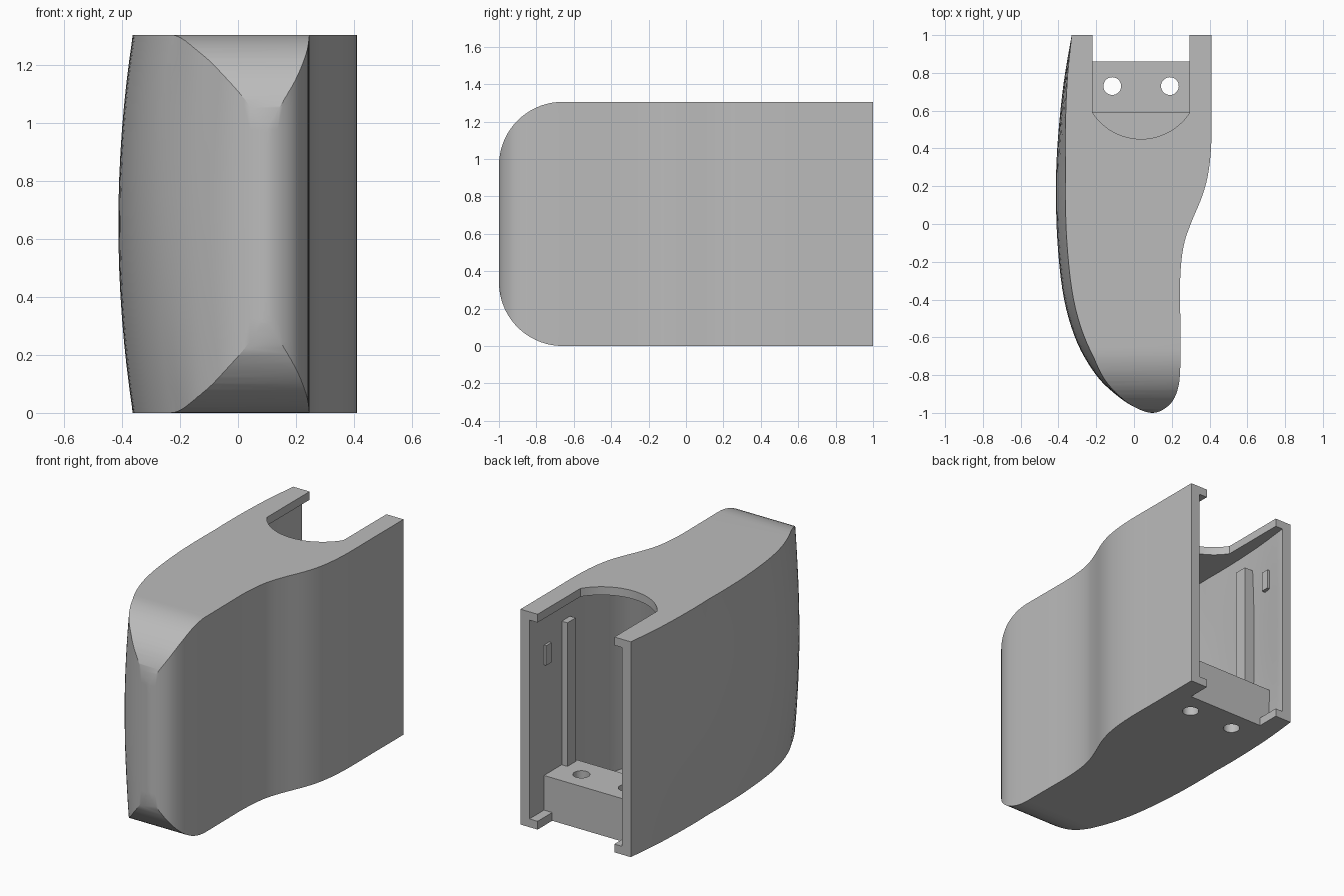
import bpy, bmesh, math
from mathutils import Vector

cube = bpy.data.objects.get("Cube")
if cube:
    bpy.data.objects.remove(cube, do_unlink=True)

H = 1.305
WALL = 0.06

grey = bpy.data.materials.new("plain_grey")
grey.use_nodes = True
colour = (0.5, 0.5, 0.5, 1)
grey.diffuse_color = colour
grey.node_tree.nodes["Principled BSDF"].inputs["Base Color"].default_value = colour

# Plan outline at mid height, from the back of the bulged side round the nose
OUTLINE = [(-.33, 1), (-.372, .75), (-.403, .45), (-.413, .2), (-.405, -.1),
           (-.37, -.4), (-.3, -.63), (-.2, -.8), (-.1, -.9), (0, -.968),
           (.1, -1), (.185, -.96), (.23, -.88), (.245, -.76), (.245, -.5),
           (.245, -.28), (.262, -.12), (.3, 0), (.362, .15), (.395, .28),
           (.41, .45), (.41, .7), (.41, 1)]


def smooth_path(points, steps=5):
    pts = [Vector(p) for p in points]
    pts = [2 * pts[0] - pts[1]] + pts + [2 * pts[-1] - pts[-2]]
    out = []
    for a, b, c, d in zip(pts, pts[1:], pts[2:], pts[3:]):
        for i in range(steps):
            t = i / steps
            out.append(0.5 * (2 * b + (c - a) * t + (2 * a - 5 * b + 4 * c - d) * t * t
                              + (3 * b - a - 3 * c + d) * t ** 3))
    return out + [pts[-2]]


def inset_path(path, amount):
    out = []
    for i, p in enumerate(path):
        t = (path[min(i + 1, len(path) - 1)] - path[max(i - 1, 0)]).normalized()
        out.append(p + Vector((-t.y, t.x)) * amount)
    return out


def finish(bm, name):
    bmesh.ops.recalc_face_normals(bm, faces=bm.faces)
    mesh = bpy.data.meshes.new(name)
    bm.to_mesh(mesh)
    bm.free()
    mesh.materials.append(grey)
    obj = bpy.data.objects.new(name, mesh)
    bpy.context.collection.objects.link(obj)
    return obj


def loft(name, rings):
    bm = bmesh.new()
    rows = [[bm.verts.new(p) for p in ring] for ring in rings]
    n = len(rows[0])
    for low, high in zip(rows, rows[1:]):
        for i in range(n):
            j = (i + 1) % n
            bm.faces.new((low[i], low[j], high[j], high[i]))
    bm.faces.new(rows[0][::-1])
    bm.faces.new(rows[-1])
    return finish(bm, name)


def prism(name, outline, z0, z1):
    return loft(name, [[(x, y, z) for x, y in outline] for z in (z0, z1)])


def box(name, x0, x1, y0, y1, z0, z1):
    return prism(name, [(x0, y0), (x1, y0), (x1, y1), (x0, y1)], z0, z1)


def combine(target, other, operation):
    mod = target.modifiers.new(operation, 'BOOLEAN')
    mod.operation = operation
    mod.solver = 'EXACT'
    mod.object = other
    bpy.context.view_layer.objects.active = target
    bpy.ops.object.modifier_apply(modifier=mod.name)
    bpy.data.objects.remove(other, do_unlink=True)


# Solid with a side bowed in height and front edges rounded in side view
def grip_solid(name, inset, z0, z1, back):
    path = inset_path(smooth_path(OUTLINE), inset)
    if back > 1:
        path = [Vector((path[0].x, back))] + path + [Vector((path[-1].x, back))]
    levels = 16
    rings = []
    for k in range(levels + 1):
        z = z0 + (z1 - z0) * k / levels
        curve = (2 * z / H - 1) ** 2
        ring = []
        for i, p in enumerate(path):
            depth = 0.05 * max(0, min(1, (1 - p.y) / .7, (p.y + 1) / .3))
            side = max(0, min(1, (0.1 - p.x) / .2))
            ring.append((p.x + depth * side * curve, p.y, z))
        rings.append(ring)
    solid = loft(name, rings)
    r, front = 0.34 - inset, -1 + inset
    arc = [math.radians(i * 5) for i in range(19)]
    lower = [(front + r - r * math.sin(a), z0 + r - r * math.cos(a)) for a in arc]
    upper = [(front + r - r * math.cos(a), z1 - r + r * math.sin(a)) for a in arc]
    side_view = [(2, z0)] + lower + upper + [(2, z1)]
    cutter = loft("side_cutter", [[(x, y, z) for y, z in side_view] for x in (-1, 1)])
    combine(solid, cutter, 'INTERSECT')
    return solid


body = grip_solid("housing", 0, 0, H, 1)
combine(body, grip_solid("cavity", WALL, .05, H - .05, 1.2), 'DIFFERENCE')

# Top opening with a curved inner end
x0, x1 = -.22, .295
mid, half, sag = (x0 + x1) / 2, (x1 - x0) / 2, .14
radius = (half ** 2 + sag ** 2) / (2 * sag)
sweep = math.asin(half / radius)
opening = [(x1, 1.2), (x0, 1.2)]
for i in range(25):
    a = sweep * (i / 12 - 1)
    opening.append((mid + radius * math.sin(a), .45 + radius * (1 - math.cos(a))))
combine(body, prism("top_opening", opening, 1.2, 1.5), 'DIFFERENCE')
combine(body, box("bottom_opening", x0, x1, .86, 1.2, -.1, .1), 'DIFFERENCE')

# Mounting block, guide ribs and small catches
combine(body, box("mounting_block", -.31, .37, .59, .86, .02, .26), 'UNION')
for outer, rib, catch in ((.37, .312, .335), (-.33, -.25, -.275)):
    a, b = sorted((outer, rib))
    combine(body, box("guide_rib", a, b, .61, .69, .24, 1.13), 'UNION')
    a, b = sorted((outer, catch))
    combine(body, box("catch", a, b, .81, .86, .93, 1.05), 'UNION')

# Screw holes
for cx in (-.115, .19):
    circle = [(cx + .047 * math.cos(i * math.pi / 16), .73 + .047 * math.sin(i * math.pi / 16))
              for i in range(32)]
    combine(body, prism("screw_hole", circle, -.1, .4), 'DIFFERENCE')

bpy.ops.object.select_all(action='DESELECT')
body.select_set(True)
bpy.context.view_layer.objects.active = body
bpy.ops.object.shade_smooth_by_angle(angle=math.radians(30))
